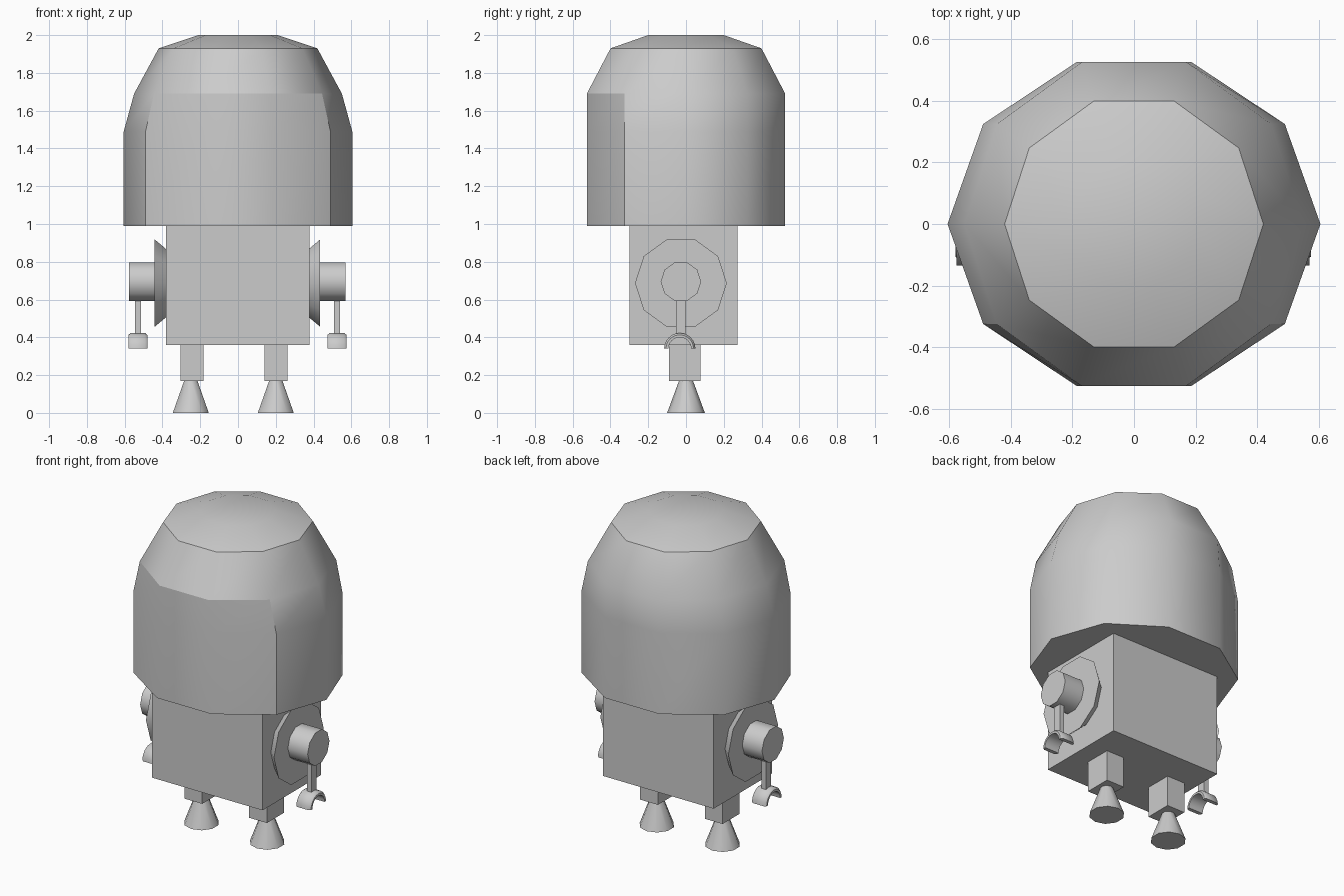
import bpy, bmesh
from math import pi, cos, sin, radians
from mathutils import Matrix

if "Cube" in bpy.data.objects:
    bpy.data.objects.remove(bpy.data.objects["Cube"])

N = 10  # sides of every round part


def finish(name, bm, smooth=True):
    bmesh.ops.recalc_face_normals(bm, faces=bm.faces)
    if smooth:
        for f in bm.faces:
            f.smooth = True
        for e in bm.edges:
            if len(e.link_faces) == 2 and e.calc_face_angle(0) > radians(40):
                e.smooth = False
    me = bpy.data.meshes.new(name)
    bm.to_mesh(me)
    bm.free()
    ob = bpy.data.objects.new(name, me)
    bpy.context.collection.objects.link(ob)
    return ob


def box(name, lo, hi):
    bm = bmesh.new()
    size = [b - a for a, b in zip(lo, hi)]
    mid = [(a + b) / 2 for a, b in zip(lo, hi)]
    bmesh.ops.create_cube(bm, size=1, matrix=Matrix.Translation(mid) @ Matrix.Diagonal((*size, 1)))
    return finish(name, bm, False)


def cone(name, centre, r1, r2, depth, rot=Matrix()):
    bm = bmesh.new()
    bmesh.ops.create_cone(bm, cap_ends=True, segments=N, radius1=r1, radius2=r2,
                          depth=depth, matrix=Matrix.Translation(centre) @ rot)
    return finish(name, bm)


# Domed helmet: stacked ten-sided rings (z, x radius, y radius)
rings = [(0.99, .605, .552), (1.49, .605, .552), (1.69, .55, .552),
         (1.93, .42, .42), (2.0, .21, .21)]
bm = bmesh.new()
loops = [[bm.verts.new((rx * cos(2 * pi * i / N), ry * sin(2 * pi * i / N), z))
          for i in range(N)] for z, rx, ry in rings]
for a, b in zip(loops, loops[1:]):
    for i in range(N):
        j = (i + 1) % N
        bm.faces.new((a[i], a[j], b[j], b[i]))
bm.faces.new(loops[0][::-1])
bm.faces.new(loops[-1])
helmet = finish("helmet", bm)
# Sharp border around the three front visor panels and around the cap
visor = {i for i, p in enumerate(helmet.data.polygons)
         if .99 < p.center.z < 1.69 and p.center.y < -.4}
owners = {}
for p in helmet.data.polygons:
    for k in p.edge_keys:
        owners.setdefault(k, []).append(p.index in visor)
for e in helmet.data.edges:
    tops = [helmet.data.vertices[v].co.z for v in e.vertices]
    if sum(owners[e.key]) == 1 or all(abs(z - 1.93) < .001 for z in tops):
        e.use_edge_sharp = True

# Body
box("body", (-.38, -.30, .36), (.378, .272, .99))

# Legs with flared feet
for side, x in (("left", -.243), ("right", .2)):
    box(side + "_leg", (x - .061, -.09, .17), (x + .061, .076, .37))
    fx = -.25 if x < 0 else .2
    cone(side + "_foot", (fx, 0, .085), .1, .037, .17)

# Arms: flared shoulder plate, shoulder drum, rod and clamp hand on each side
for side, s in (("left", -1), ("right", 1)):
    off = -.003
    rot = Matrix.Rotation(s * pi / 2, 4, 'Y')
    cone(side + "_shoulder_plate", (s * .408 + off, -.027, .687), .19, .243, .06, rot)
    cone(side + "_shoulder_drum", (s * .504 + off, -.027, .695), .107, .107, .138, rot)
    xr = s * .527 + off
    box(side + "_arm_rod", (xr - .016, -.053, .41), (xr + .016, -.003, .62))

    # Half-ring hand swept from a bevelled section (radius, x)
    section = [(.06, -.05), (.073, -.05), (.083, -.038),
               (.083, .038), (.073, .05), (.06, .05)]
    bm = bmesh.new()
    steps = 12
    arcs = [[bm.verts.new((xr + x, -.033 + r * cos(pi * k / steps),
                           .34 + r * sin(pi * k / steps))) for r, x in section]
            for k in range(steps + 1)]
    for a, b in zip(arcs, arcs[1:]):
        for i in range(len(section)):
            j = (i + 1) % len(section)
            bm.faces.new((a[i], a[j], b[j], b[i]))
    bm.faces.new(arcs[0])
    bm.faces.new(arcs[-1])
    finish(side + "_hand", bm)
